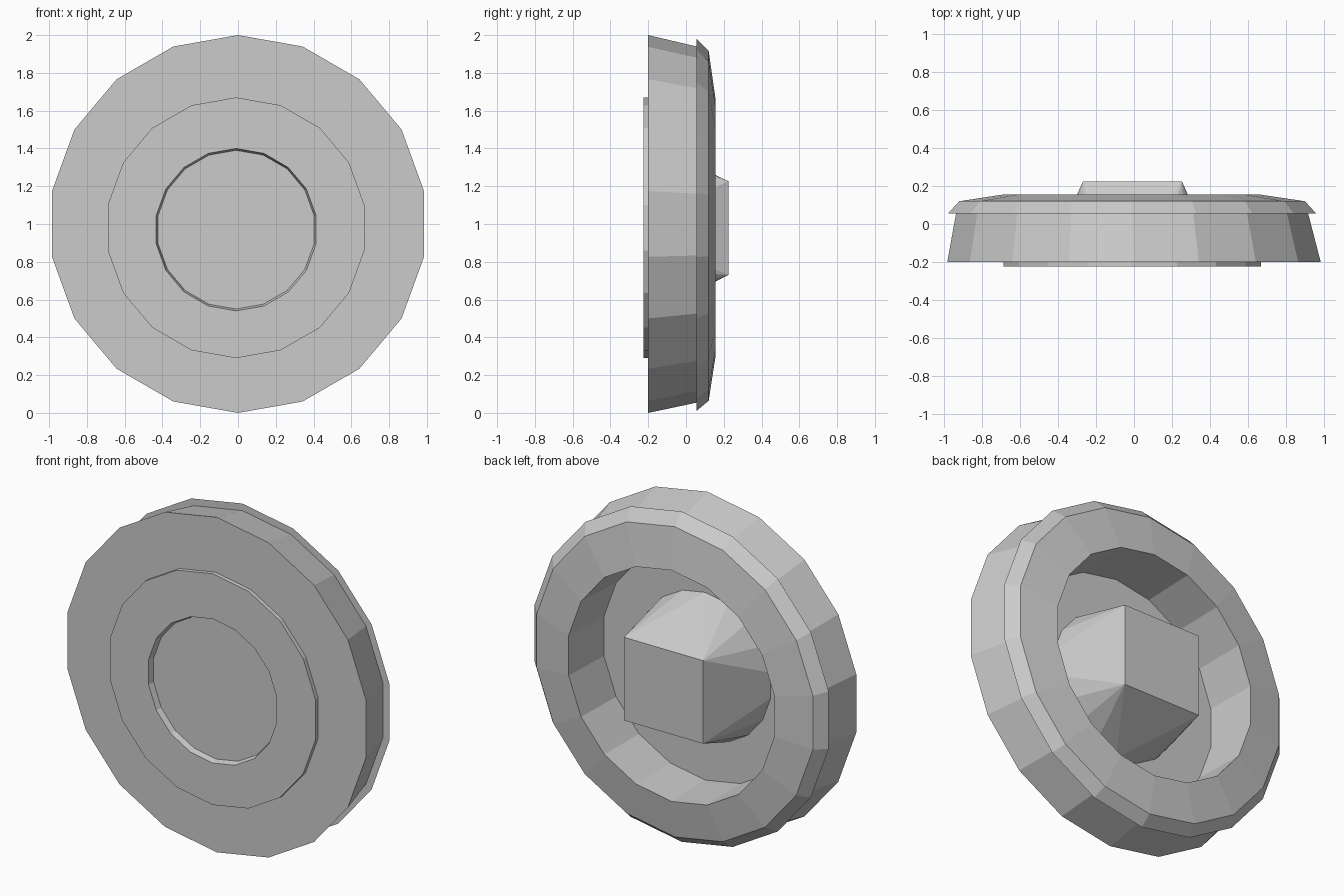
import bpy
import bmesh
from math import sin, cos, tau

SIDES = 18

cube = bpy.data.objects.get("Cube")
if cube:
    bpy.data.objects.remove(cube, do_unlink=True)

grey = bpy.data.materials.new("plain grey")
grey.use_nodes = True
colour = (0.6, 0.6, 0.6, 1)
grey.diffuse_color = colour
grey.node_tree.nodes["Principled BSDF"].inputs["Base Color"].default_value = colour


def ring(bm, radius, y, cx, cz):
    """Polygon of vertices facing along y, with one vertex at the top."""
    angles = [tau * i / SIDES for i in range(SIDES)]
    return [bm.verts.new((cx + radius * sin(a), y, cz + radius * cos(a))) for a in angles]


def finish(bm, name):
    mesh = bpy.data.meshes.new(name)
    bm.to_mesh(mesh)
    bm.free()
    mesh.materials.append(grey)
    obj = bpy.data.objects.new(name, mesh)
    bpy.context.collection.objects.link(obj)
    return obj


def lathe(name, profile, cap_start=False, cap_end=False):
    """Join rings given from front to back as (radius, y, centre x, centre z)."""
    bm = bmesh.new()
    rings = [ring(bm, *p) for p in profile]
    for a, b in zip(rings, rings[1:]):
        for i in range(SIDES):
            j = (i + 1) % SIDES
            bm.faces.new((a[i], a[j], b[j], b[i]))
    if cap_start:
        bm.faces.new(list(reversed(rings[0])))
    if cap_end:
        bm.faces.new(rings[-1])
    return finish(bm, name)


# Rings shared by neighbouring parts
plate_foot = (0.69, -0.2, -0.01, 0.98)
drum_back = (0.943, 0.055, -0.01, 0.997)

# Raised front plate with a shallow round recess
lathe("front_plate", [
    (0.42, -0.19, -0.01, 0.97),
    (0.43, -0.225, -0.01, 0.97),
    (0.69, -0.225, -0.01, 0.98),
    plate_foot,
], cap_start=True)

# Wide front face and tapered outer wall
lathe("outer_drum", [plate_foot, (1.0, -0.2, 0, 1.0), drum_back])

# Overhanging back collar, sloping to a deep dish
lathe("back_collar", [
    drum_back,
    (0.986, 0.055, -0.01, 0.996),
    (0.926, 0.12, -0.01, 0.99),
    (0.69, 0.155, -0.013, 0.98),
    (0.68, -0.165, -0.012, 0.975),
], cap_end=True)

# Hub blending from a round base to a square end
hub = bmesh.new()
ring(hub, 0.44, -0.165, -0.01, 0.975)
for sx in (-1, 1):
    for sz in (-1, 1):
        hub.verts.new((-0.008 + 0.261 * sx, 0.225, 0.978 + 0.248 * sz))
bmesh.ops.convex_hull(hub, input=hub.verts)
bmesh.ops.recalc_face_normals(hub, faces=hub.faces)
base = [f for f in hub.faces if f.normal.y < -0.9]
bmesh.ops.delete(hub, geom=base, context="FACES_ONLY")
bmesh.ops.dissolve_limit(hub, angle_limit=0.01, verts=hub.verts, edges=hub.edges)
finish(hub, "square_hub")
